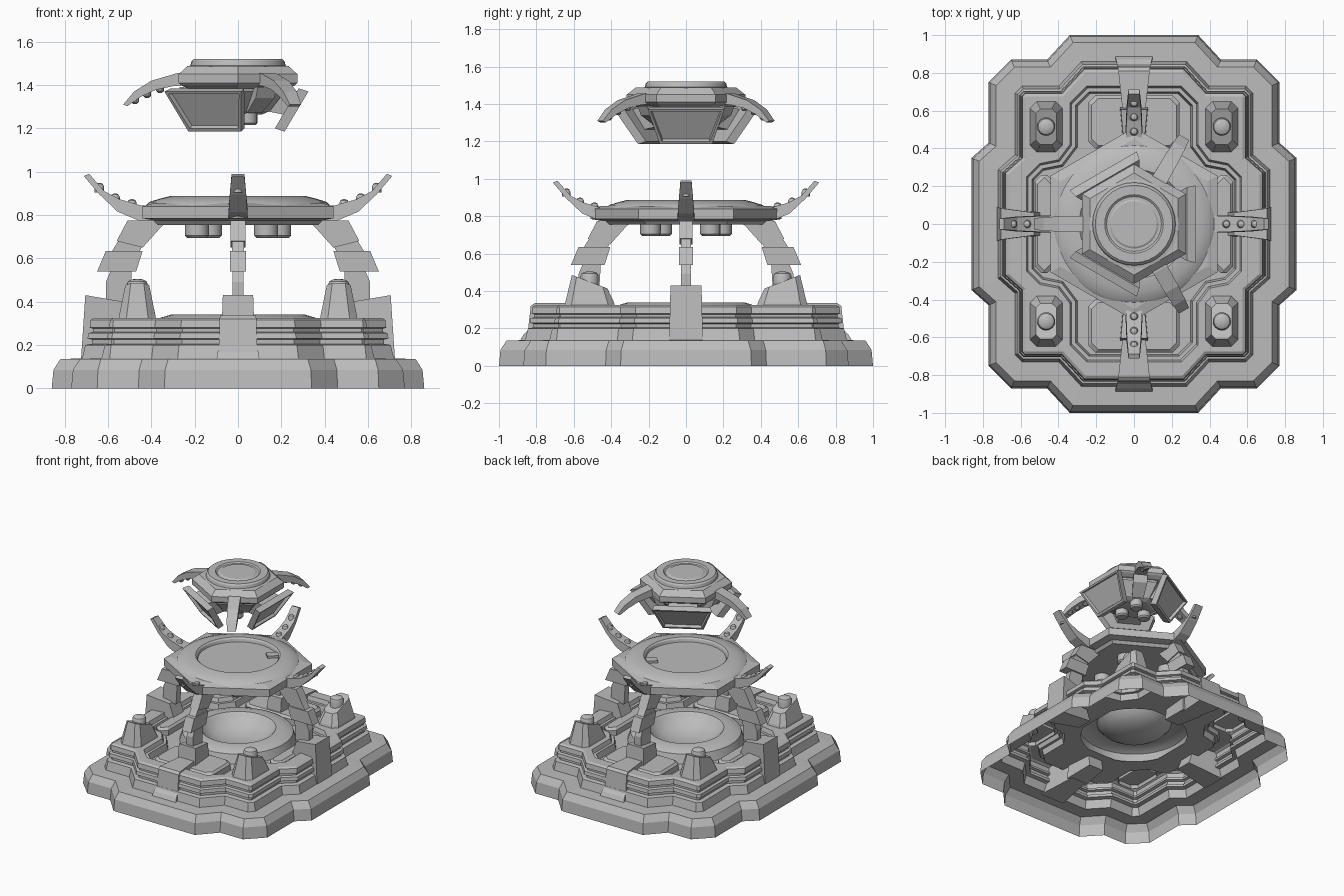
import bpy, bmesh, math
from mathutils import Matrix, Vector

if "Cube" in bpy.data.objects:
    bpy.data.objects.remove(bpy.data.objects["Cube"])

GREY = (0.5, 0.5, 0.5, 1)
metal = bpy.data.materials.new("plain grey")
metal.use_nodes = True
metal.diffuse_color = GREY
metal.node_tree.nodes["Principled BSDF"].inputs["Base Color"].default_value = GREY


def finish(name, bm, smooth=False, matrix=None):
    bmesh.ops.remove_doubles(bm, verts=bm.verts, dist=1e-5)
    bmesh.ops.recalc_face_normals(bm, faces=bm.faces)
    if matrix:
        bm.transform(matrix)
    mesh = bpy.data.meshes.new(name)
    bm.to_mesh(mesh)
    bm.free()
    mesh.materials.append(metal)
    obj = bpy.data.objects.new(name, mesh)
    bpy.context.collection.objects.link(obj)
    if smooth:
        bpy.ops.object.select_all(action="DESELECT")
        obj.select_set(True)
        bpy.context.view_layer.objects.active = obj
        bpy.ops.object.shade_smooth_by_angle(angle=math.radians(30))
    return obj


def loft(name, rings, cap_start=False, cap_end=True, smooth=False, matrix=None):
    """Skin a stack of closed rings that share one point count."""
    bm = bmesh.new()
    loops = [[bm.verts.new(p) for p in ring] for ring in rings]
    for a, b in zip(loops, loops[1:]):
        for i in range(len(a)):
            j = (i + 1) % len(a)
            bm.faces.new((a[i], a[j], b[j], b[i]))
    if cap_start:
        bm.faces.new(loops[0])
    if cap_end:
        bm.faces.new(loops[-1])
    return finish(name, bm, smooth, matrix)


def lathe(name, profile, sides, phase=0, loc=(0, 0, 0), smooth=False, caps=(True, True)):
    angles = [math.radians(phase) + math.tau * i / sides for i in range(sides)]
    rings = [[(r * math.cos(a), r * math.sin(a), z) for a in angles] for r, z in profile]
    return loft(name, rings, caps[0], caps[1], smooth, Matrix.Translation(loc))


def turn(degrees):
    return Matrix.Rotation(math.radians(degrees), 4, "Z")


def slab(name, points, angle):
    """Side profile of (radius, height, half width) points, turned about z."""
    rings = [[(r, s * w, z) for r, z, w in points] for s in (-1, 1)]
    return loft(name, rings, True, True, False, turn(angle))


def mirrored(quarter):
    q = list(quarter)
    return (q + [(x, -y) for x, y in q[::-1]] + [(-x, -y) for x, y in q]
            + [(-x, y) for x, y in q[::-1]])


def inset(outline, d):
    pts = [Vector(p) for p in outline]
    out = []
    for i, p in enumerate(pts):
        a = (p - pts[i - 1]).normalized()
        b = (pts[(i + 1) % len(pts)] - p).normalized()
        n1, n2 = Vector((-a.y, a.x)), Vector((-b.y, b.x))
        out.append(p - (n1 + n2) * d / (1 + n1.dot(n2)))
    return out


def at_height(outline, z):
    return [(p[0], p[1], z) for p in outline]


def chamfered(cx, cy, hx, hy, c):
    q = mirrored([(hx - c, hy), (hx, hy - c)])
    return [(cx + x, cy + y) for x, y in q]


# Stepped base shell with a cross-shaped recess, open in the middle for the bowl
outer = mirrored([(.34, 1), (.46, .87), (.65, .87), (.77, .75), (.77, .43), (.86, .35)])
inner = mirrored([(.25, .73), (.34, .64), (.34, .42), (.40, .34), (.50, .32), (.57, .25)])
steps = [(0, 0), (.008, .085), (.04, .135), (.14, .138), (.155, .2), (.185, .205), (.185, .225),
         (.165, .23), (.17, .255), (.19, .26), (.19, .275), (.175, .28), (.18, .315), (.195, .325)]
recess = [(0, .325), (.01, .295), (.03, .295), (.04, .25)]
hole = [Vector(p).normalized() * .37 for p in inner]
loft("stepped_base", [at_height(inset(outer, d), z) for d, z in steps]
     + [at_height(inset(inner, d), z) for d, z in recess] + [at_height(hole, .25)],
     cap_end=False)

# Raised floor panels
for s in (-1, 1):
    for name, cx, cy, hx, hy in (("long_floor_panel", 0, .54, .24, .14),
                                 ("side_floor_panel", .475, 0, .05, .26)):
        loft(name, [at_height(chamfered(s * cx, s * cy, hx - d, hy - d, .035), z)
                    for d, z in ((0, .25), (0, .29), (.015, .305))])

# Central ring and bowl
lathe("bowl_ring", [(.40, .25), (.38, .315), (.36, .325), (.31, .34), (.26, .34), (.245, .325)],
      40, smooth=True, caps=(False, False))
lathe("bowl", [(.245, .325), (.22, .296), (.17, .266), (.11, .245), (.05, .236), (.01, .235)],
      40, smooth=True, caps=(False, True))

# Corner pillars with sloped tops and a round button
for sx in (-1, 1):
    for sy in (-1, 1):
        cx, cy = sx * .465, sy * .515
        low = at_height(chamfered(cx, cy, .09, .14, .035), .30)
        mid = at_height(chamfered(cx, cy, .083, .13, .035), .34)
        top = [(x, y, .45 + .38 * (abs(y) - .515))
               for x, y in chamfered(cx, cy, .055, .095, .025)]
        loft("corner_pillar", [low, mid, top])
        lathe("pillar_button", [(.048, .43), (.048, .482), (.042, .494), (.028, .502),
                                (.01, .505)], 16, loc=(cx, cy, 0), smooth=True)

# Feet, ramps, legs and claws on the four sides
for k in range(4):
    ang = 90 * k
    along_y = k % 2
    shift = -.035 if along_y else 0
    if along_y:
        slab("ramp", [(.89, .13, .10), (.87, .165, .095), (.845, .19, .088), (.83, .32, .085),
                      (.81, .335, .083), (.60, .335, .06), (.60, .15, .06)], ang)
        slab("leg_foot", [(.63, .15, .08), (.605, .43, .07), (.44, .405, .055),
                          (.41, .17, .06)], ang)
    else:
        slab("leg_foot", [(.725, .13, .09), (.705, .43, .083), (.53, .40, .06),
                          (.45, .17, .06)], ang)
    legs = [("leg_ankle", .026, ((.61, .39), (.61, .49), (.585, .55), (.49, .55), (.50, .39))),
            ("leg_shin", .037, ((.65, .54), (.61, .635), (.44, .635), (.47, .54))),
            ("leg_knee", .028, ((.59, .62), (.54, .70), (.43, .68), (.46, .62))),
            ("leg_thigh", .035, ((.56, .68), (.51, .775), (.31, .775), (.35, .75), (.44, .65)))]
    for name, w, pts in legs:
        slab(name, [(r + shift, z, w) for r, z in pts], ang)
    slab("claw", [(.38, .775, .045), (.46, .775, .045), (.555, .815, .043), (.64, .895, .038),
                  (.712, .98, .03), (.687, .99, .03), (.617, .91, .036), (.547, .873, .04),
                  (.45, .845, .043), (.38, .845, .045)], ang)
    for r, z in ((.64, .925), (.567, .876), (.49, .85)):
        p = turn(ang) @ Vector((r, 0, z))
        lathe("claw_stud", [(.022, -.02), (.022, .006), (.016, .018), (.006, .023)], 12,
              loc=p, smooth=True)

# Hexagonal middle plate with a round dish
lathe("middle_plate", [(.43, .755), (.45, .775), (.51, .785), (.51, .84), (.45, .855)], 6, 30)
lathe("dish_rim", [(.425, .845), (.41, .86), (.36, .876), (.31, .888), (.29, .888),
                   (.28, .878), (.275, .858)], 48, smooth=True, caps=(False, True))
slab("dish_latch", [(.20, .855, .03), (.20, .875, .03), (.28, .875, .03), (.28, .855, .03)], 45)
for k in range(4):
    p = turn(90 * k) @ Vector((.19, .13, 0))
    lathe("plate_thruster", [(.045, .695), (.055, .705), (.055, .76)], 16, loc=p, smooth=True)

# Floating upper pod
lathe("pod_cap", [(.27, 1.385), (.305, 1.40), (.317, 1.41), (.317, 1.45), (.27, 1.487)], 6, 30)
lathe("pod_lid", [(.238, 1.47), (.235, 1.487), (.22, 1.49), (.215, 1.51), (.205, 1.52),
                  (.155, 1.52), (.145, 1.512), (.13, 1.512), (.12, 1.518)], 32, smooth=True)
lathe("pod_body", [(.13, 1.265), (.17, 1.28), (.25, 1.37), (.25, 1.40)], 6, 30)


def pod_panel(ang):
    """Tilted trapezoid plate whose outer face is sunk inside a frame."""
    bm = bmesh.new()
    corners = [(.325, .205, 1.37), (.325, -.205, 1.37), (.215, -.14, 1.185), (.215, .14, 1.185)]
    front = [bm.verts.new(c) for c in corners]
    back = [bm.verts.new((x - .045, y * .95, z + .015)) for x, y, z in corners]
    face = bm.faces.new(front)
    bm.faces.new(back[::-1])
    for i in range(4):
        j = (i + 1) % 4
        bm.faces.new((front[j], front[i], back[i], back[j]))
    bmesh.ops.recalc_face_normals(bm, faces=bm.faces)
    bmesh.ops.inset_individual(bm, faces=[face], thickness=.02, depth=0)
    bmesh.ops.inset_individual(bm, faces=[face], thickness=.006, depth=-.02)
    finish("pod_panel", bm, matrix=turn(ang))


for k in range(3):
    pod_panel(120 * k)
    ang = 60 + 120 * k
    slab("pod_arm", [(.24, 1.40, .042), (.30, 1.395, .042), (.38, 1.378, .04), (.45, 1.345, .037),
                     (.512, 1.302, .03), (.53, 1.31, .03), (.48, 1.37, .036), (.40, 1.42, .04),
                     (.28, 1.455, .042), (.24, 1.455, .042)], ang)
    for r, z in ((.36, 1.385), (.42, 1.362), (.475, 1.335)):
        p = turn(ang) @ Vector((r, 0, z))
        lathe("pod_arm_stud", [(.008, -.022), (.018, -.013), (.019, .01)], 10, loc=p, smooth=True)
    p = turn(ang) @ Vector((.09, 0, 0))
    lathe("pod_thruster", [(.036, 1.215), (.045, 1.225), (.045, 1.29)], 16, loc=p, smooth=True)
    slab("pod_brace", [(.15, 1.27, .04), (.25, 1.34, .05), (.27, 1.39, .05), (.15, 1.39, .04)], ang)
    slab("panel_mount", [(.13, 1.28, .08), (.23, 1.26, .08), (.28, 1.37, .1), (.2, 1.39, .1)],
         120 * k)
